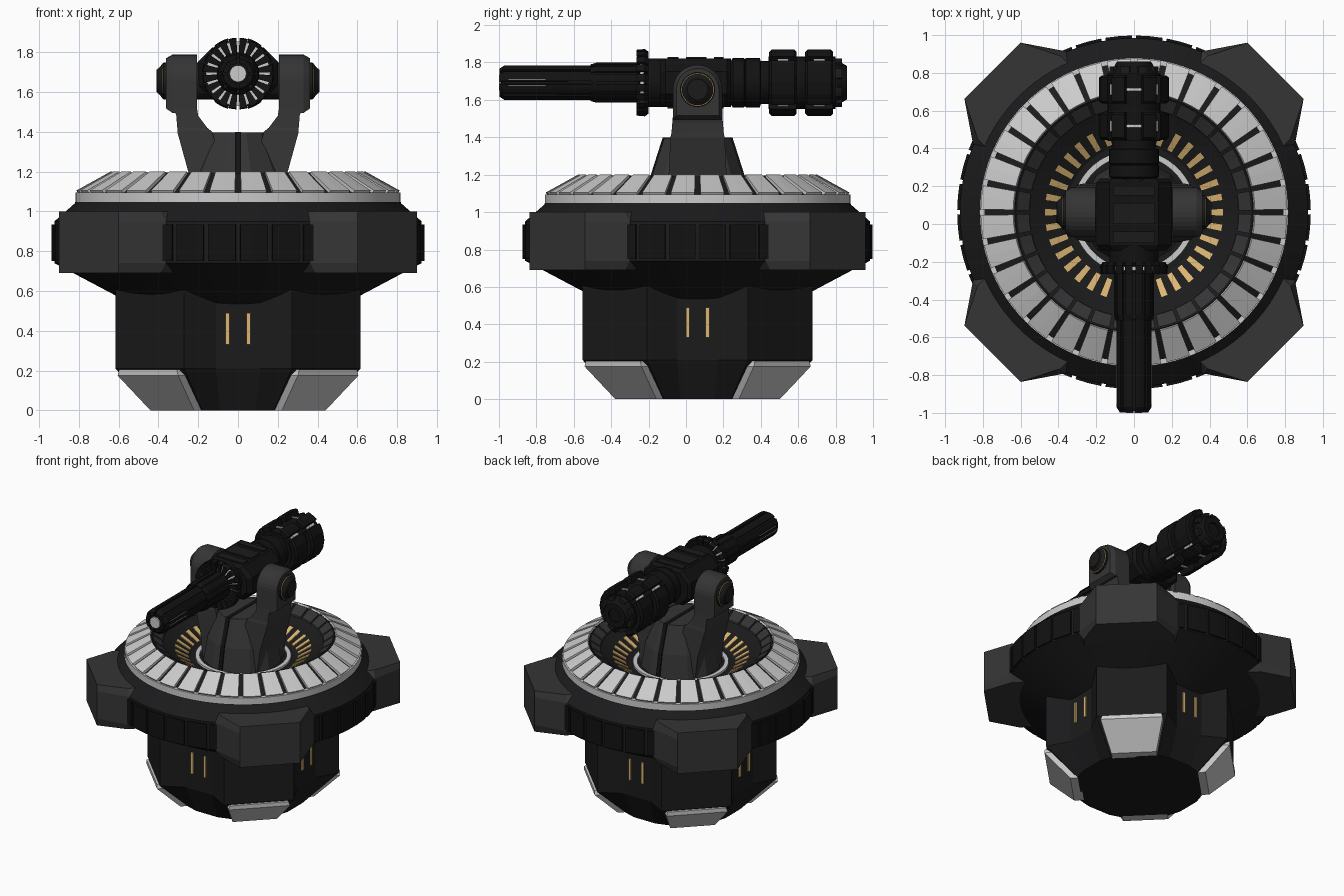
import bpy, bmesh
from math import sin, cos, pi, radians
from mathutils import Matrix, Vector

if "Cube" in bpy.data.objects:
    bpy.data.objects.remove(bpy.data.objects["Cube"])


def material(name, rgb):
    m = bpy.data.materials.new(name)
    m.diffuse_color = (*rgb, 1)
    m.use_nodes = True
    m.node_tree.nodes["Principled BSDF"].inputs["Base Color"].default_value = m.diffuse_color
    return m


BLACK = material("black_metal", (0.011, 0.011, 0.012))
COAL = material("coal_metal", (0.006, 0.006, 0.006))
DARK = material("dark_grey", (0.035, 0.035, 0.036))
LIGHT = material("light_grey", (0.55, 0.55, 0.55))
GOLD = material("gold", (0.72, 0.47, 0.17))

CY = 0.062                                        # turret axis offset
BASE = Matrix.Translation((0, CY, 0))
GUN = Matrix.Translation((0, 0, 1.692)) @ Matrix.Rotation(-pi / 2, 4, 'X')   # local z -> world y
QUADS = [BASE @ Matrix.Rotation(k * pi / 2, 4, 'Z') for k in range(4)]
CORNERS = [q @ Matrix.Rotation(pi / 4, 4, 'Z') for q in QUADS]
SIDES = [BASE @ Matrix.Diagonal((s, 1, 1, 1)) for s in (1, -1)]


def skin(bm, rings, closed=False):
    """Bridge equal-sized vertex loops, capping the ends unless closed."""
    vs = [[bm.verts.new(p) for p in r] for r in rings]
    n = len(vs[0])
    pairs = list(zip(vs, vs[1:])) + ([(vs[-1], vs[0])] if closed else [])
    for a, b in pairs:
        for i in range(n):
            j = (i + 1) % n
            bm.faces.new((a[i], a[j], b[j], b[i]))
    if not closed:
        bm.faces.new(vs[0])
        bm.faces.new(vs[-1])


def finish(bm, name, mat, smooth):
    bmesh.ops.remove_doubles(bm, verts=bm.verts, dist=1e-5)
    bmesh.ops.recalc_face_normals(bm, faces=bm.faces)
    me = bpy.data.meshes.new(name)
    bm.to_mesh(me)
    bm.free()
    me.materials.append(mat)
    o = bpy.data.objects.new(name, me)
    bpy.context.collection.objects.link(o)
    if smooth:
        bpy.context.view_layer.objects.active = o
        o.select_set(True)
        bpy.ops.object.shade_smooth_by_angle(angle=radians(25))
        o.select_set(False)
    return o


def loft(name, rings, mat, mats):
    bm = bmesh.new()
    for M in mats:
        skin(bm, [[M @ Vector(p) for p in r] for r in rings])
    return finish(bm, name, mat, False)


def sweep(name, prof, mat, mats, spans=None, steps=64):
    """Turn a closed (radius, height) profile about z, fully or over degree spans."""
    bm = bmesh.new()
    for M in mats:
        for a0, a1 in spans or [(0, 360)]:
            count = steps if not spans else steps + 1
            angs = [radians(a0 + (a1 - a0) * i / steps) for i in range(count)]
            skin(bm, [[M @ Vector((r * cos(a), r * sin(a), z)) for r, z in prof] for a in angs], not spans)
    return finish(bm, name, mat, steps > 20)


def box(name, x, y, z, mat, mats):
    loft(name, [[(x[0], y[0], k), (x[1], y[0], k), (x[1], y[1], k), (x[0], y[1], k)] for k in z], mat, mats)


def tube(r0, r1, z0, z1):
    return [(r0, z0), (r1, z0), (r1, z1), (r0, z1)]


def around(n, width, start=0.0):
    """n equal spans of the given angular width."""
    return [(start + 360 * i / n - width / 2, start + 360 * i / n + width / 2) for i in range(n)]


# --- lower body: four flat corner legs with recessed bays between
plan = []
for k in range(4):
    for x, y in ((-.27, -.615), (-.11, -.53), (.11, -.53), (.27, -.615)):
        plan.append(Matrix.Rotation(k * pi / 2, 2) @ Vector((x, y)))
foot_plan = [p.normalized() * 0.445 for p in plan]
loft("lower_body", [[(p.x, p.y, 0) for p in foot_plan]] +
     [[(p.x, p.y, z) for p in plan] for z in (.21, .66)], BLACK, [BASE])
for s in (-1, 1):
    box("bay_light", (s * .053 - .01, s * .053 + .01), (-.54, -.5), (.33, .49), GOLD, QUADS)
# sloping foot plates, u = outward, t = sideways
loft("foot_plate", [[(u0, -t, z), (u0 + d, -t, z), (u0 + d, t, z), (u0, t, z)]
                    for u0, d, t, z in ((.40, .067, .155, 0), (.56, .08, .215, .175), (.56, .08, .205, .205))],
     LIGHT, CORNERS)

# --- upper disc with bowl
sweep("upper_disc", [(0, .52), (.5, .52), (.62, .58), (.922, .74), (.922, .95), (.82, 1.04), (.8, 1.09),
                     (.63, 1.19), (.55, 1.135), (.48, 1.1), (.36, 1.03), (0, 1.03)], BLACK, [BASE], steps=96)
sweep("rim_panel", tube(.9, .936, .75, .935), COAL, [BASE], around(36, 8.6, 5), 2)
sweep("ledge_ring", tube(.77, .817, 1.045, 1.095), LIGHT, [BASE], steps=96)
sweep("ring_tile", [(.812, 1.105), (.64, 1.2), (.63, 1.18), (.8, 1.085)], LIGHT, [BASE],
      around(32, 9.0, 360 / 64), 2)
sweep("inner_tile", [(.622, 1.195), (.555, 1.148), (.55, 1.12), (.62, 1.16)], DARK, [BASE],
      around(32, 9.6, 360 / 64), 2)
sweep("bowl_light", [(.472, 1.103), (.375, 1.046), (.375, 1.02), (.472, 1.08)], GOLD, [BASE], around(36, 4.2), 1)
sweep("bowl_ring", tube(.3, .33, 1.02, 1.045), LIGHT, [BASE])

# --- corner armour blocks
block = []
for z, t in ((.69, .31), (.74, .346), (.95, .346), (1.0, .31)):
    block.append([(.7, -t, z), (.86, -t, z), (1.06, -.21, z), (1.06, .21, z), (.86, t, z), (.7, t, z)])
loft("corner_block", block, DARK, CORNERS)

# --- pedestal
hub = []
for z, rx, ry in ((1.02, .28, .28), (1.2, .25, .25), (1.395, .16, .185)):
    hub.append([(rx * cos(radians(30 * i + 15)), ry * sin(radians(30 * i + 15)), z) for i in range(12)])
loft("pedestal_hub", hub, DARK, [BASE])
loft("pedestal_rib", [[(-.015, y, z), (.015, y, z), (.015, 0, z), (-.015, 0, z)]
                      for y, z in ((-.28, 1.02), (-.25, 1.2), (-.187, 1.398))], COAL, QUADS[::2])

# --- yoke arms, bearing heads and pivots (mirrored)
loft("yoke_arm", [[(a, -h, z), (b, -h, z), (b, h, z), (a, h, z)] for z, a, b, h in
                  ((1.02, .08, .23, .16), (1.2, .08, .25, .155), (1.4, .13, .305, .145),
                   (1.42, .155, .305, .14), (1.48, .2, .31, .135), (1.54, .21, .33, .13))], DARK, SIDES)
head = [(-.132, -.16), (.132, -.16)] + [(.132 * cos(pi * i / 16), .132 * sin(pi * i / 16)) for i in range(17)]
loft("bearing_head", [[(x, y * k, 1.655 + z * k) for y, z in head]
                      for x, k in ((.205, 1), (.33, 1), (.362, .86))], DARK, SIDES)
PIV = [S @ Matrix.Translation((0, 0, 1.655)) @ Matrix.Rotation(pi / 2, 4, 'Y') for S in SIDES]
sweep("pivot_cap", [(0, .1), (.092, .1), (.092, .375), (.08, .385), (.062, .4), (.055, .41), (0, .41)],
      BLACK, PIV, steps=32)
sweep("pivot_ring", tube(.08, .088, .36, .382), GOLD, PIV, steps=32)
sweep("pivot_hub_ring", tube(.045, .062, .39, .405), DARK, PIV, steps=32)

# --- gun: barrel
sweep("barrel_core", [(0, -.99), (.05, -.99), (.078, -.985), (.082, -.5), (.098, -.5), (.098, -.26),
                      (.13, -.2), (.13, .24), (0, .24)], COAL, [GUN], steps=32)
sweep("barrel_fin", [(.05, -.998), (.075, -.998), (.093, -.97), (.093, -.5), (.05, -.5)], COAL, [GUN],
      around(8, 34, 22.5), 4)
sweep("barrel_sleeve", [(.07, -.51), (.098, -.51), (.107, -.48), (.107, -.25), (.07, -.25)], COAL, [GUN],
      around(12, 22, 15), 3)
sweep("barrel_strip", tube(.08, .095, -.95, -.75), LIGHT, [GUN], [(a + b, a + b + 2) for a in (0, 180) for b in (-11, 9)], 1)
sweep("muzzle_core", tube(0, .042, -1.0, -.97), LIGHT, [GUN], steps=24)

# flared collar with teeth
sweep("collar_tooth", [(.09, -.21), (.09, -.25), (.176, -.265), (.18, -.22), (.165, -.2)], COAL, [GUN],
      around(20, 13, 9), 2)
sweep("collar_ring", tube(.1, .162, -.245, -.225), LIGHT, [GUN], steps=40)

# receiver: chamfered housing, raised plates, trunnion
octo = [(.2, .06), (.13, .13), (-.13, .13), (-.2, .06), (-.2, -.06), (-.13, -.13), (.13, -.13), (.2, -.06)]
loft("receiver", [[(x * k, z * k, y) for x, z in octo] for y, k in
                  ((-.14, .85), (-.11, 1), (.22, 1), (.24, .9))], COAL, [GUN])
for y0, y1 in ((-.1, -.04), (.0, .11), (.15, .2)):
    box("receiver_plate", (-.11, .11), (-.138, .138), (y0, y1), BLACK, [GUN])
sweep("trunnion", tube(0, .075, .1, .23), BLACK, PIV, steps=24)

# rear section: stepped core, segmented pods and their lights
sweep("rear_core", [(0, .23), (.1, .23), (.132, .25), (.132, .31), (.125, .315), (.132, .32), (.132, .395),
                    (.115, .4), (.115, .44), (.14, .44), (.14, .8), (.125, .8), (.09, .86), (.05, .86),
                    (.05, .845), (0, .845)], COAL, [GUN], steps=32)
pod_spans = [(-40, 40), (50, 74), (106, 130), (140, 220), (230, 254), (286, 310)]
for y0, y1 in ((.445, .592), (.637, .787)):
    sweep("rear_pod", [(.12, y0), (.17, y0), (.184, y0 + .012), (.184, y1 - .012), (.17, y1), (.12, y1)],
          COAL, [GUN], pod_spans, 4)
    m = (y0 + y1) / 2
    sweep("pod_light", tube(.13, .172, m - .03, m + .03), LIGHT, [GUN], [(a - 3, a + 3) for a in (45, 135, 225, 315)], 1)
    sweep("pod_band", tube(.13, .148, m - .007, m + .007), LIGHT, [GUN], [(74, 106), (254, 286)], 4)
sweep("rear_bolt", tube(.1, .132, .79, .835), BLACK, [GUN], around(8, 24, 22.5), 2)
